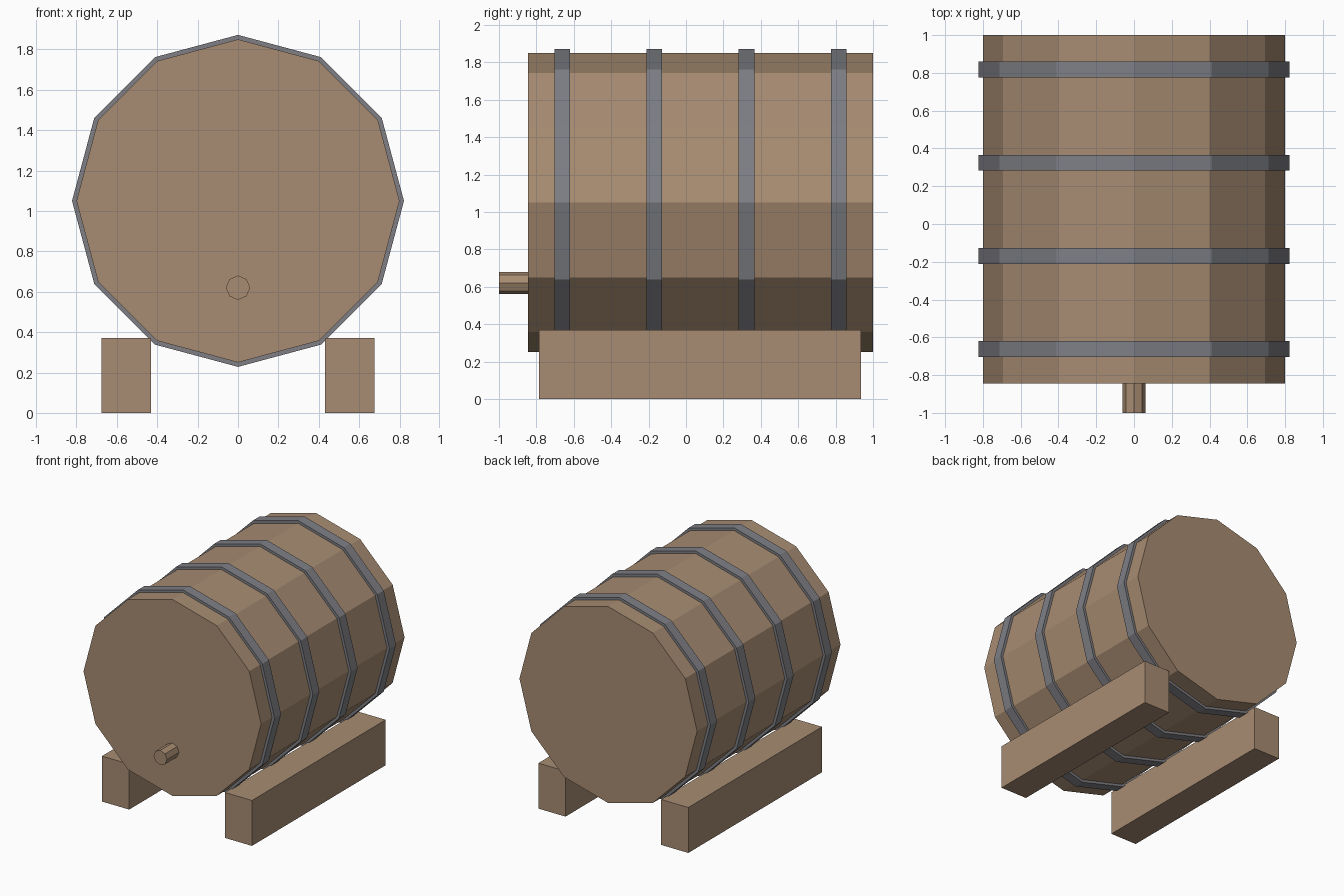
import bpy
from math import sin, cos, tau

cube = bpy.data.objects.get("Cube")
if cube:
    bpy.data.objects.remove(cube, do_unlink=True)


def material(name, rgb):
    mat = bpy.data.materials.new(name)
    mat.use_nodes = True
    mat.diffuse_color = (*rgb, 1)
    mat.node_tree.nodes["Principled BSDF"].inputs["Base Color"].default_value = (*rgb, 1)
    return mat


def add_mesh(name, verts, faces, mat):
    mesh = bpy.data.meshes.new(name)
    mesh.from_pydata(verts, [], faces)
    mesh.materials.append(mat)
    obj = bpy.data.objects.new(name, mesh)
    bpy.context.collection.objects.link(obj)
    return obj


def loop(radius, sides, y, z):
    """Polygon around the y axis with a corner pointing straight up."""
    return [(radius * sin(tau * i / sides), y, z + radius * cos(tau * i / sides))
            for i in range(sides)]


def prism(name, radius, sides, y0, y1, z, mat):
    verts = loop(radius, sides, y0, z) + loop(radius, sides, y1, z)
    faces = [(i, i + sides, (i + 1) % sides + sides, (i + 1) % sides) for i in range(sides)]
    faces += [tuple(range(sides)), tuple(reversed(range(sides, 2 * sides)))]
    return add_mesh(name, verts, faces, mat)


def ring(name, outer, inner, sides, y0, y1, z, mat):
    verts = []
    for radius, y in ((outer, y0), (outer, y1), (inner, y1), (inner, y0)):
        verts += loop(radius, sides, y, z)
    faces = []
    for k in range(4):
        a, b = k * sides, (k + 1) % 4 * sides
        for i in range(sides):
            j = (i + 1) % sides
            faces.append((a + i, b + i, b + j, a + j))
    return add_mesh(name, verts, faces, mat)


def beam(name, x, mat):
    bpy.ops.mesh.primitive_cube_add(size=1, location=(x, 0.075, 0.185))
    obj = bpy.context.object
    obj.name = name
    obj.scale = (0.245, 1.72, 0.37)
    obj.data.materials.append(mat)


wood = material("brown wood", (0.387, 0.262, 0.168))
iron = material("grey iron", (0.21, 0.212, 0.235))

# Barrel body and its stopper
AXIS_Z, SIDES = 1.05, 12
prism("barrel_body", 0.8, SIDES, -0.845, 1.0, AXIS_Z, wood)
prism("front_spigot", 0.06, 8, -1.0, -0.84, 0.62, wood)

# Four evenly spaced iron hoops
for n in range(4):
    y = -0.662 + n * 0.493
    ring(f"hoop_{n + 1}", 0.822, 0.79, SIDES, y - 0.042, y + 0.042, AXIS_Z, iron)

# Two support beams
for side, name in ((1, "left_beam"), (-1, "right_beam")):
    beam(name, side * 0.553, wood)
